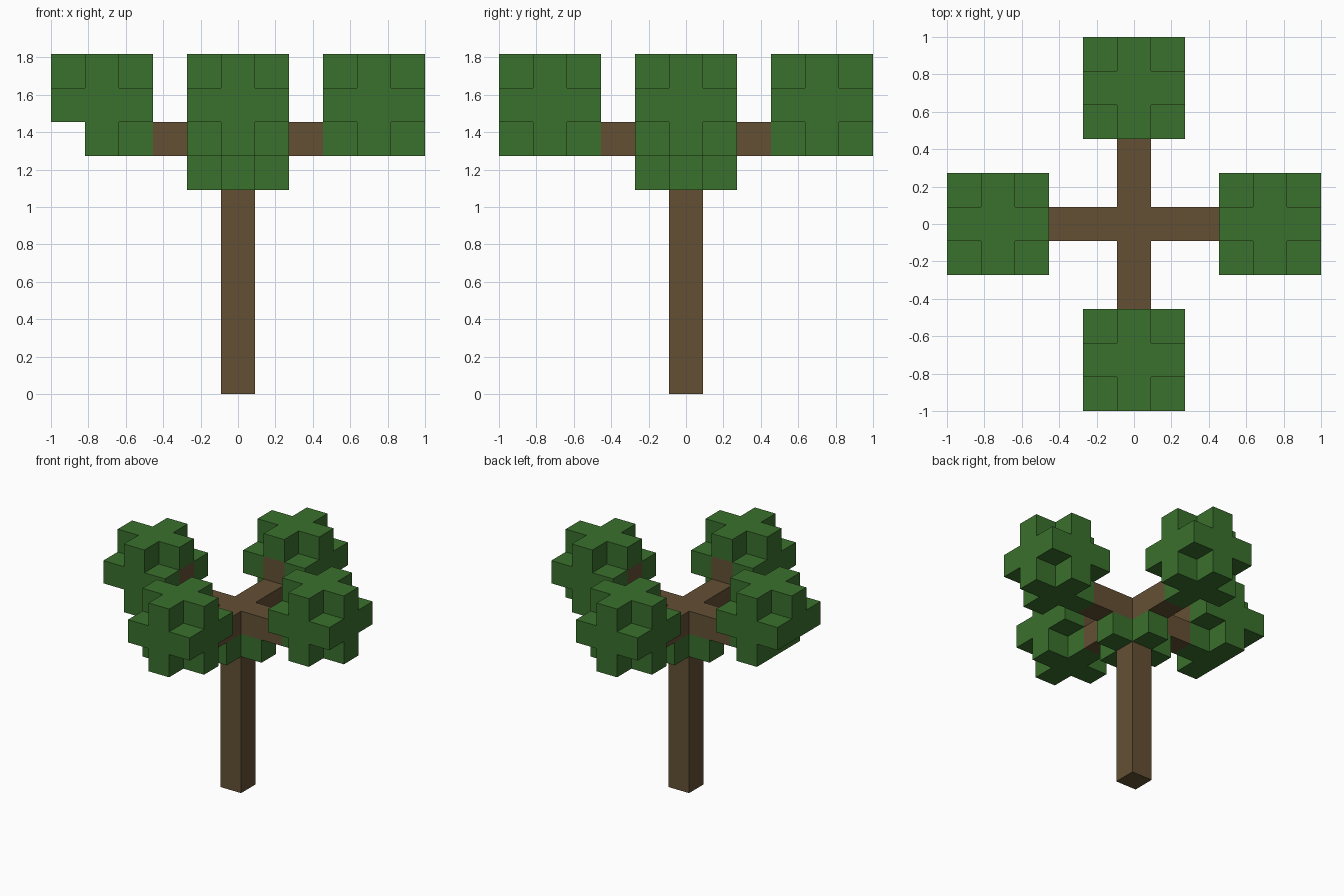
import bpy
import bmesh
from itertools import product
from mathutils import Vector

U = 2 / 11  # edge length of one block

cube = bpy.data.objects.get("Cube")
if cube:
    bpy.data.objects.remove(cube, do_unlink=True)


def make_material(name, color):
    mat = bpy.data.materials.new(name)
    mat.use_nodes = True
    mat.diffuse_color = (*color, 1)
    bsdf = mat.node_tree.nodes["Principled BSDF"]
    bsdf.inputs["Base Color"].default_value = (*color, 1)
    bsdf.inputs["Roughness"].default_value = 1
    return mat


BARK = make_material("bark brown", (0.127, 0.080, 0.034))
LEAF = make_material("leaf green", (0.042, 0.162, 0.026))

AXES = [Vector(v) for v in ((1, 0, 0), (0, 1, 0), (0, 0, 1))]
SIDES = {"left": (1, 0), "right": (-1, 0), "back": (0, 1), "front": (0, -1)}


def key(v):
    return tuple(round(c) for c in v)


def build_blocks(name, cells, occupied, material):
    """Skin a set of blocks, leaving out faces that touch other blocks."""
    bm = bmesh.new()
    for cell in cells:
        for i, sign in product(range(3), (1, -1)):
            normal = AXES[i] * sign
            if key(Vector(cell) + normal) in occupied:
                continue
            a, b = AXES[(i + 1) % 3] / 2, AXES[(i + 2) % 3] / 2 * sign
            mid = Vector(cell) + normal / 2 + AXES[2] / 2
            corners = (mid - a - b, mid + a - b, mid + a + b, mid - a + b)
            face = bm.faces.new([bm.verts.new(c * U) for c in corners])
            face.material_index = cells[cell]
    bmesh.ops.remove_doubles(bm, verts=bm.verts, dist=0.001)
    bmesh.ops.dissolve_limit(bm, angle_limit=0.01, verts=bm.verts,
                             edges=bm.edges, delimit={'MATERIAL'})
    mesh = bpy.data.meshes.new(name)
    bm.to_mesh(mesh)
    bm.free()
    for mat in material:
        mesh.materials.append(mat)
    bpy.context.collection.objects.link(bpy.data.objects.new(name, mesh))


parts = {}

# Trunk with four level branches
wood = {(0, 0, z): 0 for z in range(8)}
for dx, dy in SIDES.values():
    wood.update({(dx * n, dy * n, 7): 0 for n in (1, 2)})
parts["trunk_and_branches"] = (wood, [BARK])

# Small leaf collar under the fork
parts["leaf_collar"] = ({(dx, dy, 6): 0 for dx, dy in SIDES.values()}, [LEAF])

# Leaf clusters: cubes without corners, with the branch tip showing inside
for side, (dx, dy) in SIDES.items():
    cluster = {(4 * dx + x, 4 * dy + y, 8 + z): 0
               for x, y, z in product((-1, 0, 1), repeat=3)
               if abs(x) + abs(y) + abs(z) < 3}
    cluster[(3 * dx, 3 * dy, 8)] = 1
    if side == "right":
        del cluster[(-5, 0, 7)]  # missing lower outer block
    parts[side + "_leaf_cluster"] = (cluster, [LEAF, BARK])

occupied = {cell for cells, _ in parts.values() for cell in cells}
for name, (cells, mats) in parts.items():
    build_blocks(name, cells, occupied, mats)
